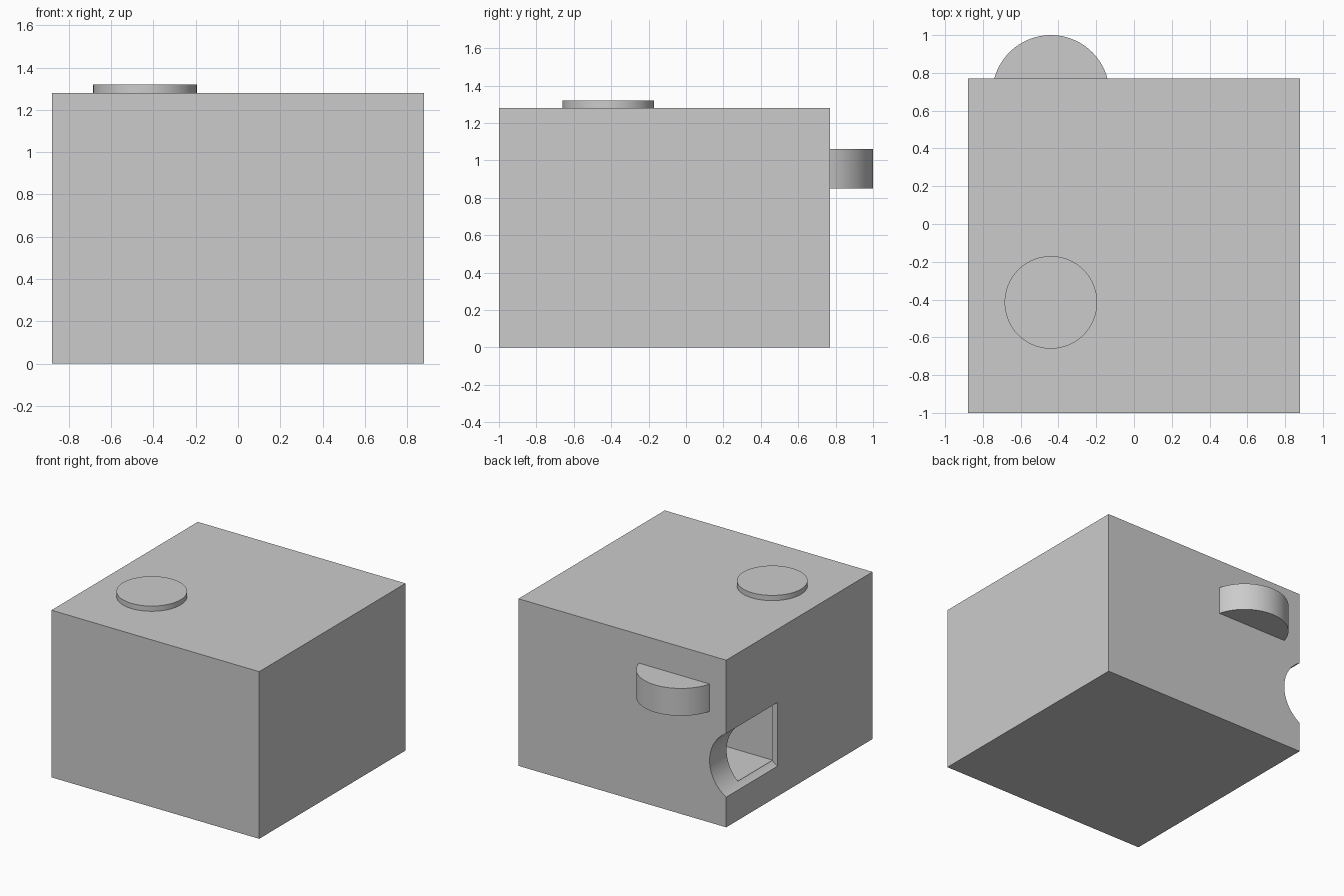
import bpy
import math

if "Cube" in bpy.data.objects:
    bpy.data.objects.remove(bpy.data.objects["Cube"])


def box(name, lo, hi):
    bpy.ops.mesh.primitive_cube_add(size=1, location=[(a + b) / 2 for a, b in zip(lo, hi)])
    obj = bpy.context.object
    obj.name = name
    obj.scale = [b - a for a, b in zip(lo, hi)]
    bpy.ops.object.transform_apply(location=False, rotation=False, scale=True)
    return obj


def disc(name, radius, depth, centre, rotation=(0, 0, 0)):
    bpy.ops.mesh.primitive_cylinder_add(vertices=96, radius=radius, depth=depth,
                                        location=centre, rotation=rotation)
    obj = bpy.context.object
    obj.name = name
    bpy.ops.object.shade_smooth_by_angle(angle=math.radians(30))
    return obj


def cut(target, cutter):
    cutter.hide_render = True
    mod = target.modifiers.new("cut", 'BOOLEAN')
    mod.operation = 'DIFFERENCE'
    mod.solver = 'EXACT'
    mod.object = cutter
    bpy.context.view_layer.objects.active = target
    bpy.ops.object.modifier_apply(modifier=mod.name)
    bpy.data.objects.remove(cutter)


# Main block
body = box("body", (-0.88, -1.0, 0.0), (0.88, 0.77, 1.28))

# Round notch along the back left edge
cut(body, disc("notch_cutter", 0.281, 0.67, (-1.02, 0.485, 0.475), (math.pi / 2, 0, 0)))

# Pocket behind the thin left wall and thick back wall
cut(body, box("pocket_cutter", (-0.835, 0.13, 0.255), (-0.30, 0.564, 0.695)))

bpy.ops.object.select_all(action='DESELECT')
body.select_set(True)
bpy.context.view_layer.objects.active = body
bpy.ops.object.shade_smooth_by_angle(angle=math.radians(20))

# Flat button on top
disc("top_button", 0.245, 0.06, (-0.44, -0.415, 1.29))

# Wheel half sunk into the back
disc("back_wheel", 0.31, 0.21, (-0.44, 0.69, 0.955))
